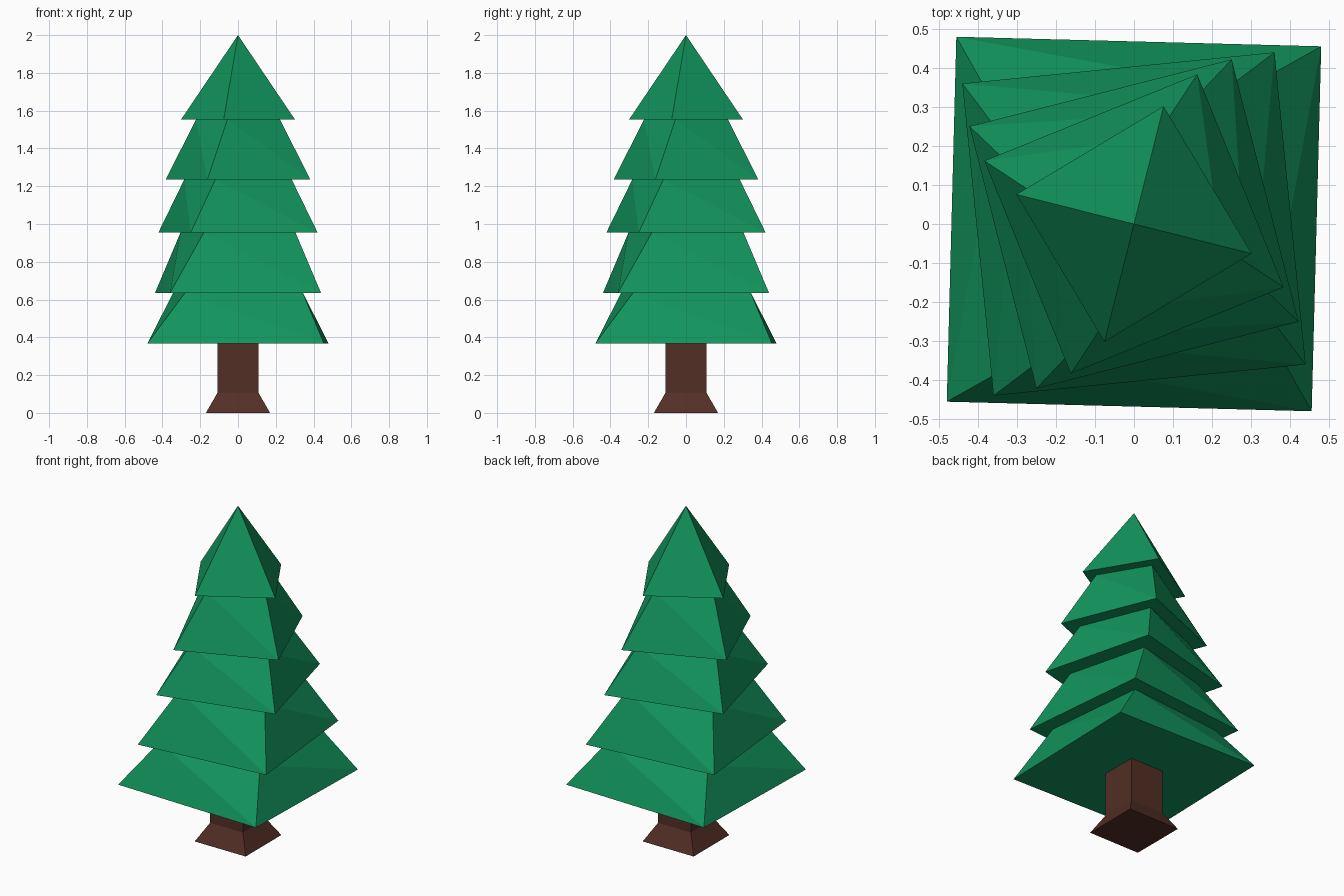
import bpy, bmesh
from math import sin, cos, radians, pi

if "Cube" in bpy.data.objects:
    bpy.data.objects.remove(bpy.data.objects["Cube"])


def material(name, color):
    m = bpy.data.materials.new(name)
    m.diffuse_color = (*color, 1)
    m.use_nodes = True
    m.node_tree.nodes["Principled BSDF"].inputs["Base Color"].default_value = m.diffuse_color
    return m


def stack(name, rings, mat):
    """Four-sided tower through rings of (corner radius, first corner angle, z)."""
    bm = bmesh.new()
    loops = []
    for r, deg, z in rings:
        a = radians(deg)
        loops.append([bm.verts.new((r * cos(a + i * pi / 2), r * sin(a + i * pi / 2), z))
                      for i in range(4)])
    for lo, hi in zip(loops, loops[1:]):
        for i in range(4):
            j = (i + 1) % 4
            bm.faces.new((lo[i], lo[j], hi[i]))
            bm.faces.new((lo[j], hi[j], hi[i]))
    bm.faces.new(loops[0][::-1])
    bm.faces.new(loops[-1])
    # a zero-radius last ring becomes a single tip
    bmesh.ops.remove_doubles(bm, verts=bm.verts, dist=1e-5)
    bmesh.ops.dissolve_degenerate(bm, edges=bm.edges, dist=1e-6)
    bmesh.ops.recalc_face_normals(bm, faces=bm.faces)
    me = bpy.data.meshes.new(name)
    bm.to_mesh(me)
    bm.free()
    me.materials.append(mat)
    ob = bpy.data.objects.new(name, me)
    bpy.context.collection.objects.link(ob)
    return ob


# Trunk with flared foot
stack("trunk", [(0.24, 45, 0), (0.155, 45, 0.105), (0.155, 45, 0.368)],
      material("bark", (0.085, 0.028, 0.018)))

# Foliage tiers: skirt radius, twist angle, skirt height, radius of the neck beneath
tiers = [(0.661, 43.5, 0.368, None),
         (0.568, 50.7, 0.635, 0.444),
         (0.490, 59.3, 0.955, 0.354),
         (0.416, 67.1, 1.235, 0.309),
         (0.311, 75.9, 1.553, 0.229)]
rings = []
for skirt, angle, z, neck in tiers:
    if neck:
        rings.append((neck, angle, z))
    rings.append((skirt, angle, z))
rings.append((0, 75.9, 2.0))
stack("foliage", rings, material("needles", (0.006, 0.3, 0.11)))
